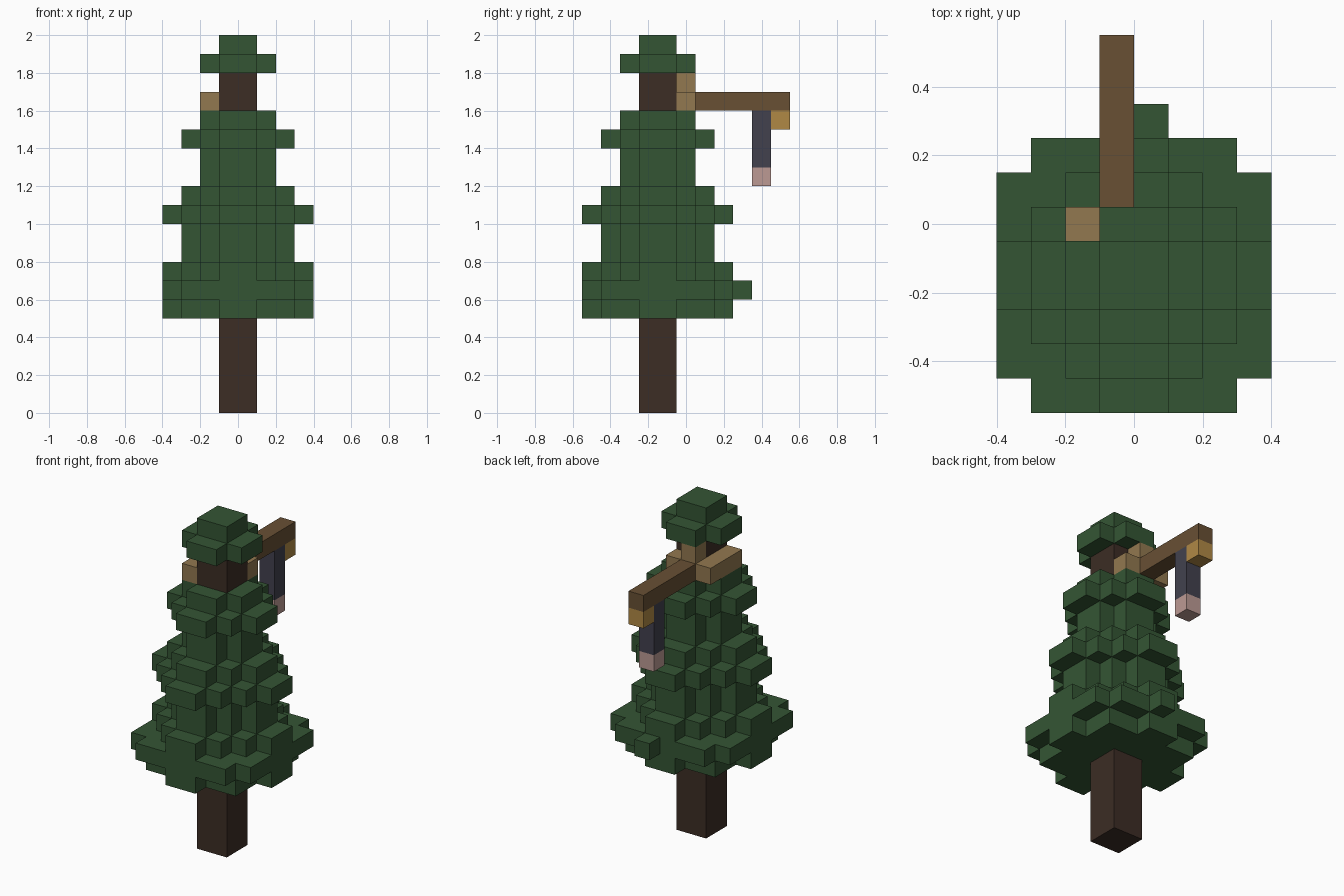
import bpy, bmesh
from mathutils import Vector

if "Cube" in bpy.data.objects:
    bpy.data.objects.remove(bpy.data.objects["Cube"], do_unlink=True)

UNIT = 0.1
AXIS_Y = -0.15  # the tree axis sits slightly in front of the centre


def material(name, r, g, b):
    mat = bpy.data.materials.new(name)
    mat.use_nodes = True
    mat.diffuse_color = (r, g, b, 1)
    mat.node_tree.nodes["Principled BSDF"].inputs["Base Color"].default_value = (r, g, b, 1)
    return mat


leaf = material("leaf green", 0.034, 0.091, 0.034)
bark = material("dark bark", 0.045, 0.026, 0.018)
tan = material("light wood", 0.288, 0.188, 0.080)
brown = material("brown wood", 0.138, 0.080, 0.034)
gold = material("golden wood", 0.434, 0.250, 0.060)
slate = material("slate grey", 0.054, 0.053, 0.076)
pink = material("pale pink", 0.503, 0.323, 0.296)


def box(x, y, z):
    """Grid cells filling three half-open ranges."""
    return {(i, j, k) for i in range(*x) for j in range(*y) for k in range(*z)}


def voxels(name, cells, mat):
    """Build the outer skin of a set of grid cells."""
    bm = bmesh.new()
    corners = {}

    def corner(p):
        key = tuple(round(c) for c in p)
        if key not in corners:
            x, y, z = key
            corners[key] = bm.verts.new((x * UNIT, y * UNIT + AXIS_Y, z * UNIT))
        return corners[key]

    for cell in cells:
        for axis in range(3):
            for side in (0, 1):
                step = Vector((0, 0, 0))
                step[axis] = 2 * side - 1
                if tuple(int(c) for c in Vector(cell) + step) in cells:
                    continue
                u, v = Vector((0, 0, 0)), Vector((0, 0, 0))
                u[(axis + 1) % 3] = v[(axis + 2) % 3] = 1
                base = Vector(cell)
                base[axis] += side
                loop = [base, base + u, base + u + v, base + v]
                bm.faces.new([corner(p) for p in (loop if side else loop[::-1])])
    # merge coplanar squares into clean flat faces
    bmesh.ops.dissolve_limit(bm, angle_limit=0.01, verts=bm.verts, edges=bm.edges)
    mesh = bpy.data.meshes.new(name)
    bm.to_mesh(mesh)
    bm.free()
    mesh.materials.append(mat)
    obj = bpy.data.objects.new(name, mesh)
    bpy.context.collection.objects.link(obj)
    return obj


def rect(a, b, k):
    return box((-a, a), (-b, b), (k, k + 1))


def layer(k, *shapes):
    """One foliage layer: rectangles repeated along both axes."""
    return set().union(*(rect(a, b, k) | rect(b, a, k) for a, b in shapes))


# Foliage, tier by tier
skirt = layer(5, (4, 1), (3, 3)) | layer(6, (4, 3)) | layer(7, (4, 1), (3, 2))
skirt |= {(0, 4, 6)}
middle = layer(10, (4, 1), (3, 2)) | layer(11, (3, 1), (2, 2))
for k in (8, 9):
    middle |= layer(k, (3, 1), (2, 2))
upper = layer(14, (3, 1), (2, 2))
for k in (12, 13, 15):
    upper |= layer(k, (2, 1))
crown = layer(18, (2, 1)) | layer(19, (1, 1))
voxels("foliage", skirt | middle | upper, leaf)
voxels("crown_foliage", crown, leaf)

# Trunk
voxels("trunk", box((-1, 1), (-1, 1), (0, 18)), bark)

# Bracket wrapped round the trunk, with a short post
bracket = box((-2, -1), (-1, 2), (16, 17)) | box((-1, 1), (1, 2), (16, 17)) | {(-1, 1, 17)}
voxels("bracket", bracket, tan)

# Arm and the parts hanging from it
for name, y, z, mat in (
    ("arm", (2, 7), (16, 17), brown),
    ("arm_tip", (6, 7), (15, 16), gold),
    ("hanging_bar", (5, 6), (13, 16), slate),
    ("hanging_bar_end", (5, 6), (12, 13), pink),
):
    voxels(name, box((-1, 0), y, z), mat)
